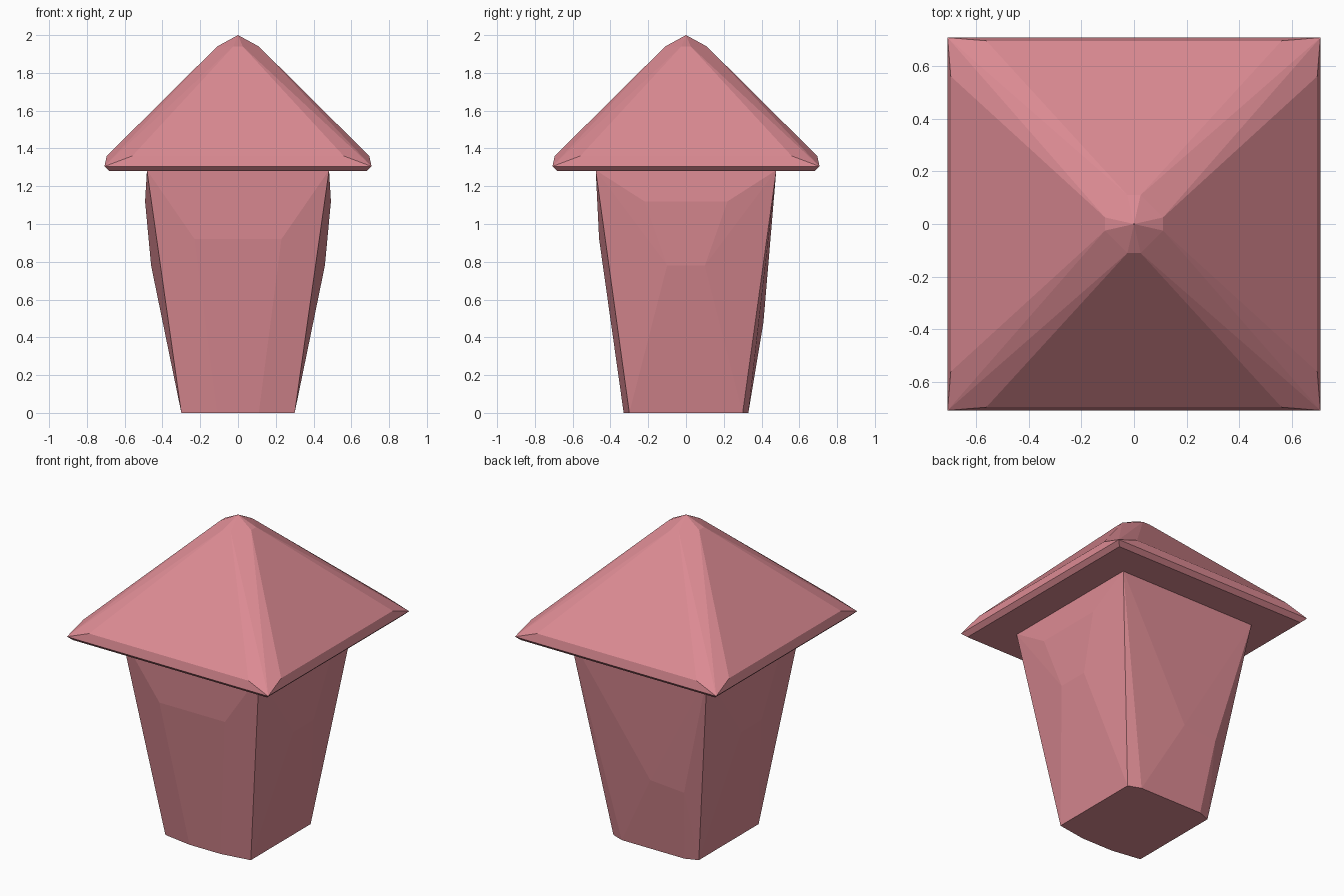
import bpy
import bmesh

cube = bpy.data.objects.get("Cube")
if cube:
    bpy.data.objects.remove(cube, do_unlink=True)

pink = bpy.data.materials.new("dusty pink")
pink.use_nodes = True
COLOUR = (0.71, 0.255, 0.29, 1)
pink.diffuse_color = COLOUR
pink.node_tree.nodes["Principled BSDF"].inputs["Base Color"].default_value = COLOUR


def mirrored(x, y, z):
    """The four copies of a point across x and y."""
    return [(sx * x, sy * y, z) for sx in (-1, 1) for sy in (-1, 1)]


def pair(x, y, z):
    """A point and its copy across x."""
    return [(-x, y, z), (x, y, z)]


def faceted_solid(name, points):
    """Flat-shaded convex solid stretched over the points."""
    bm = bmesh.new()
    for p in points:
        bm.verts.new(p)
    bmesh.ops.remove_doubles(bm, verts=bm.verts[:], dist=0.001)
    result = bmesh.ops.convex_hull(bm, input=bm.verts[:])
    loose = [v for v in bm.verts if not v.link_faces]
    bmesh.ops.delete(bm, geom=loose, context='VERTS')
    bmesh.ops.dissolve_limit(bm, angle_limit=0.01, verts=bm.verts[:], edges=bm.edges[:])
    bmesh.ops.recalc_face_normals(bm, faces=bm.faces[:])
    mesh = bpy.data.meshes.new(name)
    bm.to_mesh(mesh)
    bm.free()
    mesh.materials.append(pink)
    obj = bpy.data.objects.new(name, mesh)
    bpy.context.collection.objects.link(obj)
    return obj


# Tapered body: four corner edges, with slightly bulging faceted sides
body = mirrored(0.3, 0.3, 0) + mirrored(0.482, 0.478, 1.285)
body += mirrored(0.46, 0.1, 0.78) + mirrored(0.492, 0.22, 1.12)  # left and right
body += pair(0.23, -0.46, 0.92) + pair(0.11, -0.33, 0)           # front
body += pair(0.22, 0.33, 0)                                      # back
body += [(-0.036, 0.41, 0.48), (-0.27, 0.405, 0.46)]
faceted_solid("body", body)

# Pyramid roof: thin rim, chamfered hips and a blunt peak
roof = mirrored(0.68, 0.68, 1.28) + mirrored(0.707, 0.707, 1.305)
for x, y, z in ((0.56, 0.695, 1.36), (0.11, 0.025, 1.94)):
    roof += mirrored(x, y, z) + mirrored(y, x, z)
roof.append((0, 0, 2))
faceted_solid("roof", roof)
